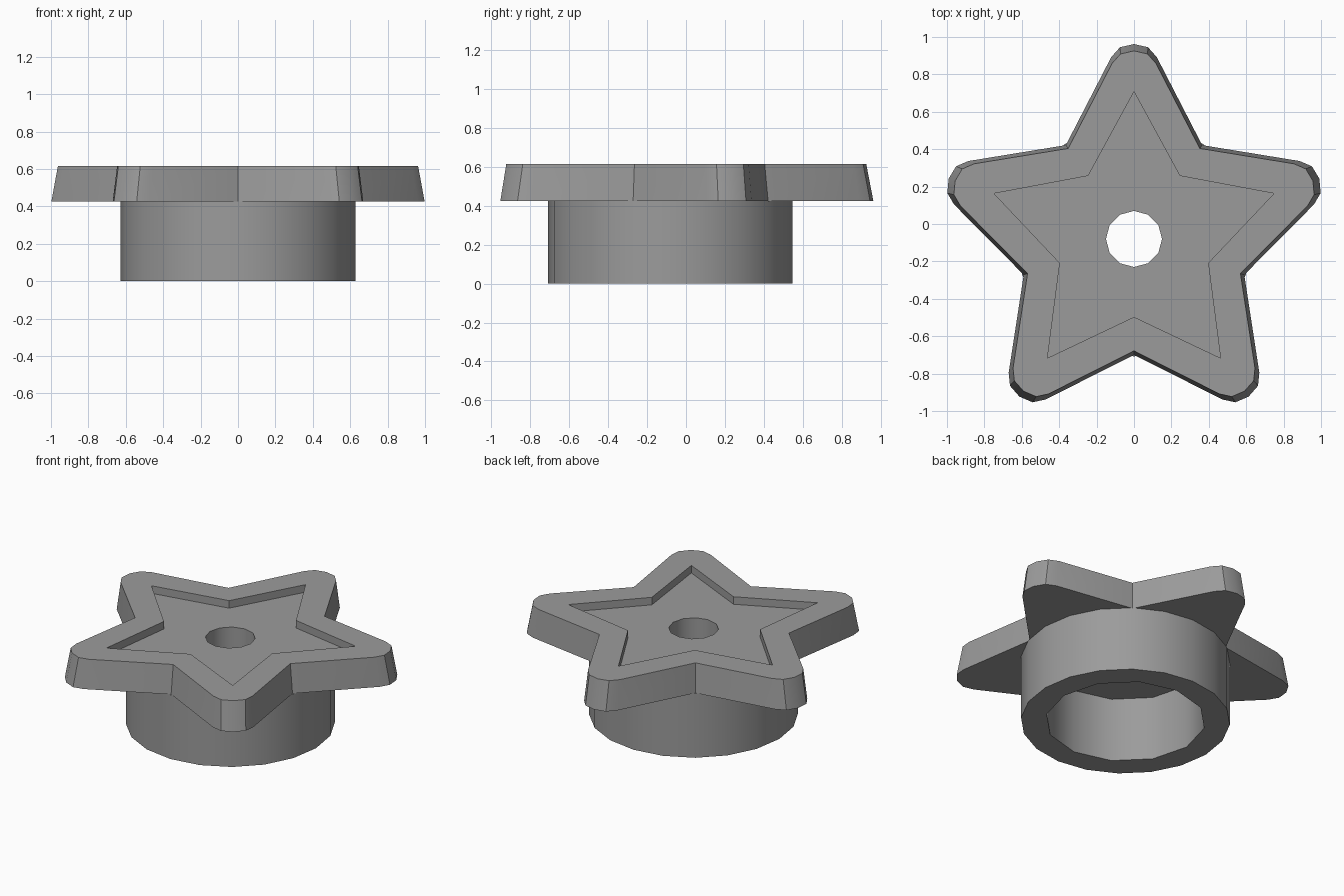
import bpy, bmesh, math

cube = bpy.data.objects.get("Cube")
if cube:
    bpy.data.objects.remove(cube, do_unlink=True)

CENTRE_Y = -0.08
COLLAR_TOP, FLOOR, TOP = 0.425, 0.565, 0.615

grey = bpy.data.materials.new("plain grey")
grey.use_nodes = True
colour = (0.33, 0.33, 0.33, 1)
grey.diffuse_color = colour
grey.node_tree.nodes["Principled BSDF"].inputs["Base Color"].default_value = colour


def circle(radius, sides):
    return [(radius * math.cos(math.tau * i / sides),
             radius * math.sin(math.tau * i / sides)) for i in range(sides)]


def star(arm, scale=1):
    """Repeat one arm's (sideways, outward) points around five directions."""
    points = []
    for k in range(5):
        c, s = math.cos(math.tau * k / 5), math.sin(math.tau * k / 5)
        points += [(scale * (x * c - y * s), scale * (x * s + y * c)) for x, y in arm]
    return points


def notch(radius):
    a = math.radians(126)
    return (radius * math.cos(a), radius * math.sin(a))


def add_loop(bm, points, z):
    verts = [bm.verts.new((x, y + CENTRE_Y, z)) for x, y in points]
    return [bm.edges.new((v, verts[(i + 1) % len(verts)])) for i, v in enumerate(verts)]


def wall(bm, low, high):
    for a, b in zip(low, high):
        (v1, v2), (v3, v4) = a.verts, b.verts
        bm.faces.new((v1, v2, v4, v3))


def flat(bm, outer, inner):
    bmesh.ops.triangle_fill(bm, edges=outer + inner, use_beauty=True)


def finish(bm, name):
    bmesh.ops.recalc_face_normals(bm, faces=bm.faces)
    bmesh.ops.dissolve_limit(bm, angle_limit=0.01, verts=bm.verts, edges=bm.edges)
    mesh = bpy.data.meshes.new(name)
    bm.to_mesh(mesh)
    bm.free()
    mesh.materials.append(grey)
    obj = bpy.data.objects.new(name, mesh)
    bpy.context.collection.objects.link(obj)
    bpy.ops.object.select_all(action="DESELECT")
    obj.select_set(True)
    bpy.context.view_layer.objects.active = obj
    bpy.ops.object.shade_smooth_by_angle(angle=math.radians(35))


# Star plate: tapered rounded star, sunken star recess, through hole
rounded_arm = [(0.122, 0.972), (0.075, 1.025), (0, 1.042),
               (-0.075, 1.025), (-0.122, 0.972), notch(0.62)]
sharp_arm = [(0, 0.787), notch(0.417)]
hole = circle(0.15, 12)

bm = bmesh.new()
base = add_loop(bm, star(rounded_arm), COLLAR_TOP)
rim = add_loop(bm, star(rounded_arm, 0.965), TOP)
recess_top = add_loop(bm, star(sharp_arm), TOP)
recess_floor = add_loop(bm, star(sharp_arm), FLOOR)
hole_top = add_loop(bm, hole, FLOOR)
hole_base = add_loop(bm, hole, COLLAR_TOP)
wall(bm, base, rim)
wall(bm, recess_floor, recess_top)
wall(bm, hole_base, hole_top)
flat(bm, rim, recess_top)
flat(bm, recess_floor, hole_top)
flat(bm, base, hole_base)
finish(bm, "star_plate")

# Collar: short open tube under the plate
bm = bmesh.new()
outer, inner = circle(0.628, 20), circle(0.48, 12)
loops = [[add_loop(bm, ring, z) for z in (0, COLLAR_TOP)] for ring in (outer, inner)]
for low, high in loops:
    wall(bm, low, high)
for level in (0, 1):
    flat(bm, loops[0][level], loops[1][level])
finish(bm, "collar")
